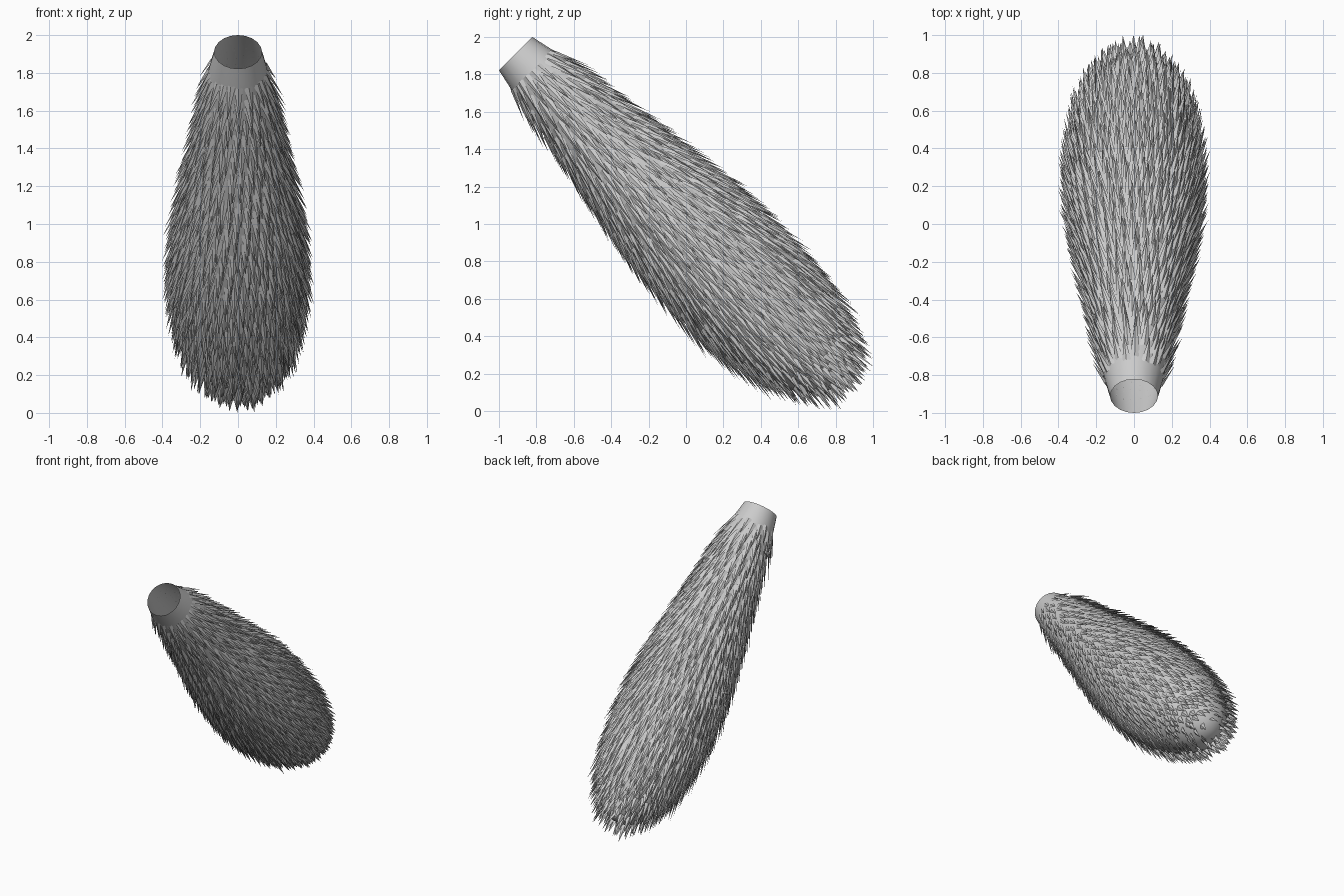
import bpy, bmesh, math, random
from mathutils import Vector

if "Cube" in bpy.data.objects:
    bpy.data.objects.remove(bpy.data.objects["Cube"])

random.seed(4)
AXIS = Vector((0, 1, -1)).normalized()      # from the open root to the tip
UP = Vector((0, 1, 1)).normalized()
SIDE = Vector((1, 0, 0))
ROOT = Vector((0, -0.911, 1.911))

# Body profile: (distance along axis, radius, sag of the centre)
PROFILE = [(0, .126, 0), (.12, .152, 0), (.28, .182, 0), (.46, .208, 0),
           (.7, .245, -.006), (.95, .288, -.012), (1.2, .325, -.018),
           (1.45, .348, -.022), (1.7, .355, -.025), (1.9, .342, -.022),
           (2.08, .312, -.016), (2.22, .27, -.01), (2.34, .21, -.004),
           (2.42, .145, 0), (2.465, .07, 0)]


def sample(s):
    """Radius, sag and slope of the body at a distance along the axis."""
    for (a, ra, ca), (b, rb, cb) in zip(PROFILE, PROFILE[1:]):
        if s <= b:
            t = (s - a) / (b - a)
            return ra + (rb - ra) * t, ca + (cb - ca) * t, (rb - ra) / (b - a)
    return PROFILE[-1][1], 0, -1.5


def radial(ang):
    return SIDE * math.cos(ang) + UP * math.sin(ang)


def point(s, ang, lift=0):
    r, sag, _ = sample(s)
    return ROOT + AXIS * s + UP * sag + radial(ang) * (r + lift)


def finish(bm, name, material):
    mesh = bpy.data.meshes.new(name)
    bm.to_mesh(mesh)
    bm.free()
    mesh.materials.append(material)
    obj = bpy.data.objects.new(name, mesh)
    bpy.context.collection.objects.link(obj)
    return obj


grey = bpy.data.materials.new("grey fur")
grey.diffuse_color = (0.6, 0.6, 0.6, 1)
grey.use_nodes = True
grey.node_tree.nodes["Principled BSDF"].inputs["Base Color"].default_value = grey.diffuse_color

# Tail body: lofted tube, open at the root and closed at the tip
bm = bmesh.new()
SEG = 20
rings = [[bm.verts.new(point(s, 2 * math.pi * i / SEG)) for i in range(SEG)]
         for s, _, _ in PROFILE]
for a, b in zip(rings, rings[1:]):
    for i in range(SEG):
        j = (i + 1) % SEG
        bm.faces.new((a[i], b[i], b[j], a[j]))
tip = bm.verts.new(ROOT + AXIS * 2.48)
for i in range(SEG):
    bm.faces.new((rings[-1][i], tip, rings[-1][(i + 1) % SEG]))
bmesh.ops.recalc_face_normals(bm, faces=bm.faces)
for f in bm.faces:
    f.smooth = True
finish(bm, "tail_body", grey)

# Fur tufts: staggered rows of pointed blades swept toward the tip
bm = bmesh.new()


def tuft(s, ang, length, width):
    r, _, slope = sample(s)
    half = width / 2 / max(r, .05)
    left = bm.verts.new(point(s, ang - half, -.004))
    right = bm.verts.new(point(s, ang + half, -.004))
    ridge = bm.verts.new(point(s, ang, .006))
    way = (AXIS + radial(ang) * (max(slope, -.12) + .24)).normalized()
    end = bm.verts.new(point(s, ang) + way * length)
    bm.faces.new((left, ridge, end))
    bm.faces.new((ridge, right, end))


s, row = .13, 0
while s < 2.45:
    r = sample(s)[0]
    count = max(8, round(2 * math.pi * r / .046))
    for i in range(count):
        ang = 2 * math.pi * (i + .5 * (row % 2) + random.uniform(-.2, .2)) / count
        length = (.19 if s < 2.1 else .13) * random.uniform(.75, 1.1)
        tuft(s + random.uniform(-.02, .02), ang, length, .05)
    s += .07 if s < 2.1 else .045
    row += 1
for i in range(5):                                  # tufts closing the tip
    tuft(2.46, 2 * math.pi * i / 5, .1, .05)
for f in bm.faces:
    if f.normal.length == 0:
        f.normal_update()
finish(bm, "fur_tufts", grey)
